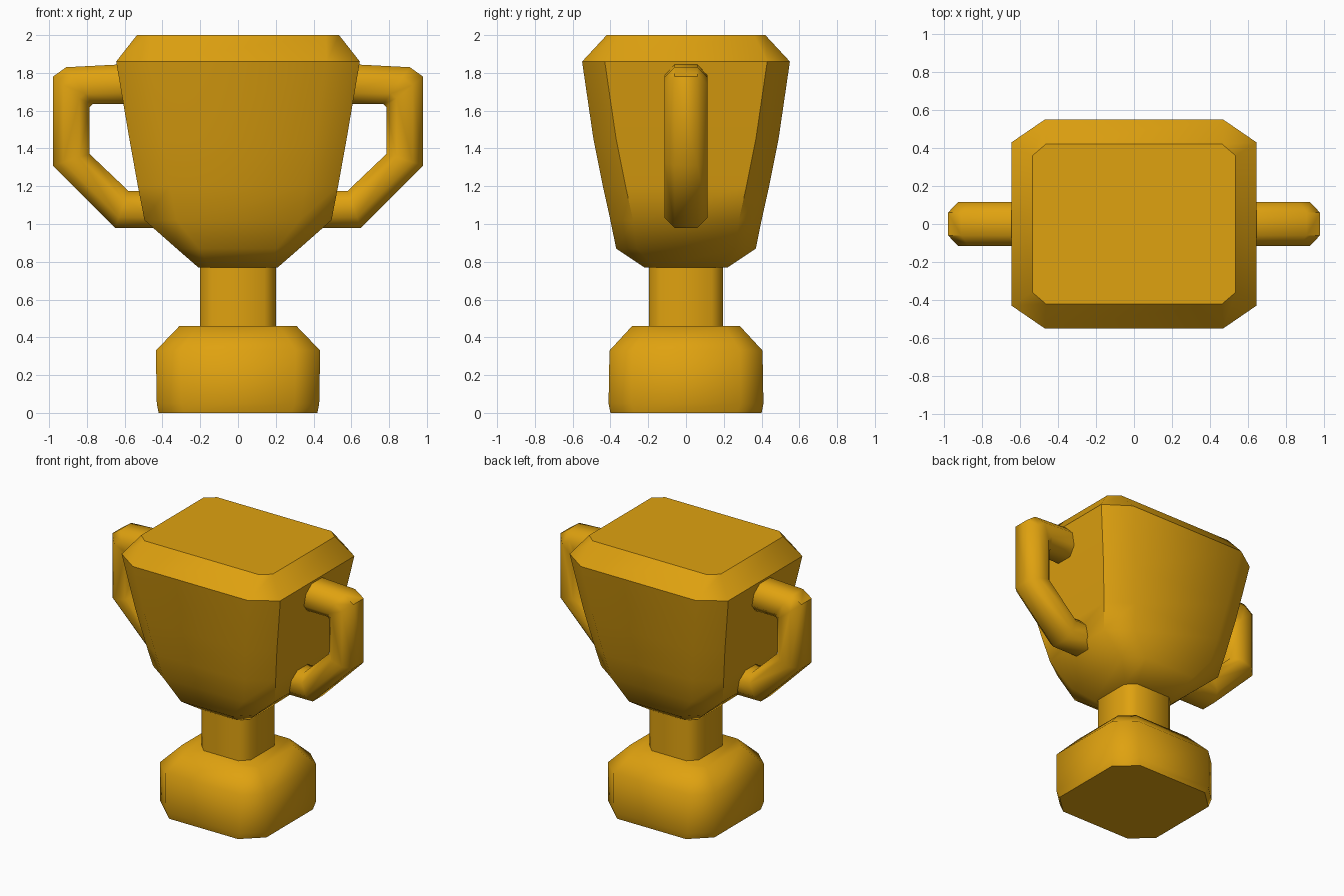
import bpy, bmesh, math

if "Cube" in bpy.data.objects:
    bpy.data.objects.remove(bpy.data.objects["Cube"])

gold = bpy.data.materials.new("gold")
gold.diffuse_color = (0.74, 0.36, 0.005, 1)
gold.use_nodes = True
gold.node_tree.nodes["Principled BSDF"].inputs["Base Color"].default_value = gold.diffuse_color


def loft(name, rings, angle=50):
    """Skin a closed solid through a list of equal-sized rings."""
    bm = bmesh.new()
    loops = [[bm.verts.new(p) for p in ring] for ring in rings]
    n = len(loops[0])
    for a, b in zip(loops, loops[1:]):
        for i in range(n):
            j = (i + 1) % n
            bm.faces.new((a[i], a[j], b[j], b[i]))
    bm.faces.new(loops[0])
    bm.faces.new(loops[-1])
    bmesh.ops.recalc_face_normals(bm, faces=bm.faces)
    mesh = bpy.data.meshes.new(name)
    bm.to_mesh(mesh)
    bm.free()
    mesh.materials.append(gold)
    obj = bpy.data.objects.new(name, mesh)
    bpy.context.collection.objects.link(obj)
    bpy.ops.object.select_all(action='DESELECT')
    obj.select_set(True)
    bpy.context.view_layer.objects.active = obj
    bpy.ops.object.shade_smooth_by_angle(angle=math.radians(angle))
    return obj


def octagon(z, hx, hy, cx, cy):
    """Rectangle with cut corners at height z."""
    q = [(hx, hy - cy), (hx - cx, hy)]
    pts = q + [(-x, y) for x, y in q[::-1]]
    pts += [(-x, -y) for x, y in pts]
    return [(x, y, z) for x, y in pts]


# Foot block with sloping shoulders
loft("base", [octagon(*r) for r in (
    (0.00, 0.42, 0.40, 0.14, 0.13),
    (0.05, 0.43, 0.41, 0.13, 0.12),
    (0.33, 0.435, 0.405, 0.13, 0.12),
    (0.46, 0.31, 0.285, 0.09, 0.08))])

# Short stem
loft("stem", [octagon(z, 0.20, 0.197, 0.06, 0.06) for z in (0.42, 0.82)])

# Cup body with closed, bevelled top
loft("bowl", [octagon(*r) for r in (
    (0.77, 0.21, 0.22, 0.06, 0.06),
    (0.87, 0.325, 0.37, 0.12, 0.11),
    (1.02, 0.495, 0.40, 0.17, 0.12),
    (1.20, 0.53, 0.44, 0.17, 0.12),
    (1.45, 0.575, 0.49, 0.175, 0.12),
    (1.86, 0.645, 0.55, 0.175, 0.12),
    (2.00, 0.535, 0.42, 0.07, 0.06))], 45)

# Angular handles: outer and inner outline points (x, z) paired along the arm
arm = [((0.52, 1.85), (0.52, 1.635)),
       ((0.91, 1.83), (0.77, 1.635)),
       ((0.98, 1.78), (0.785, 1.62)),
       ((0.98, 1.31), (0.785, 1.37)),
       ((0.65, 0.98), (0.58, 1.175)),
       ((0.42, 0.98), (0.42, 1.175))]
section = [(0, 0.06), (0.28, 0.115), (0.72, 0.115), (1, 0.06)]
section += [(t, -y) for t, y in section[::-1]]
for side, label in ((1, "right"), (-1, "left")):
    loft(label + "_handle", [
        [(side * (o[0] + (i[0] - o[0]) * t), y, o[1] + (i[1] - o[1]) * t)
         for t, y in section] for o, i in arm])
